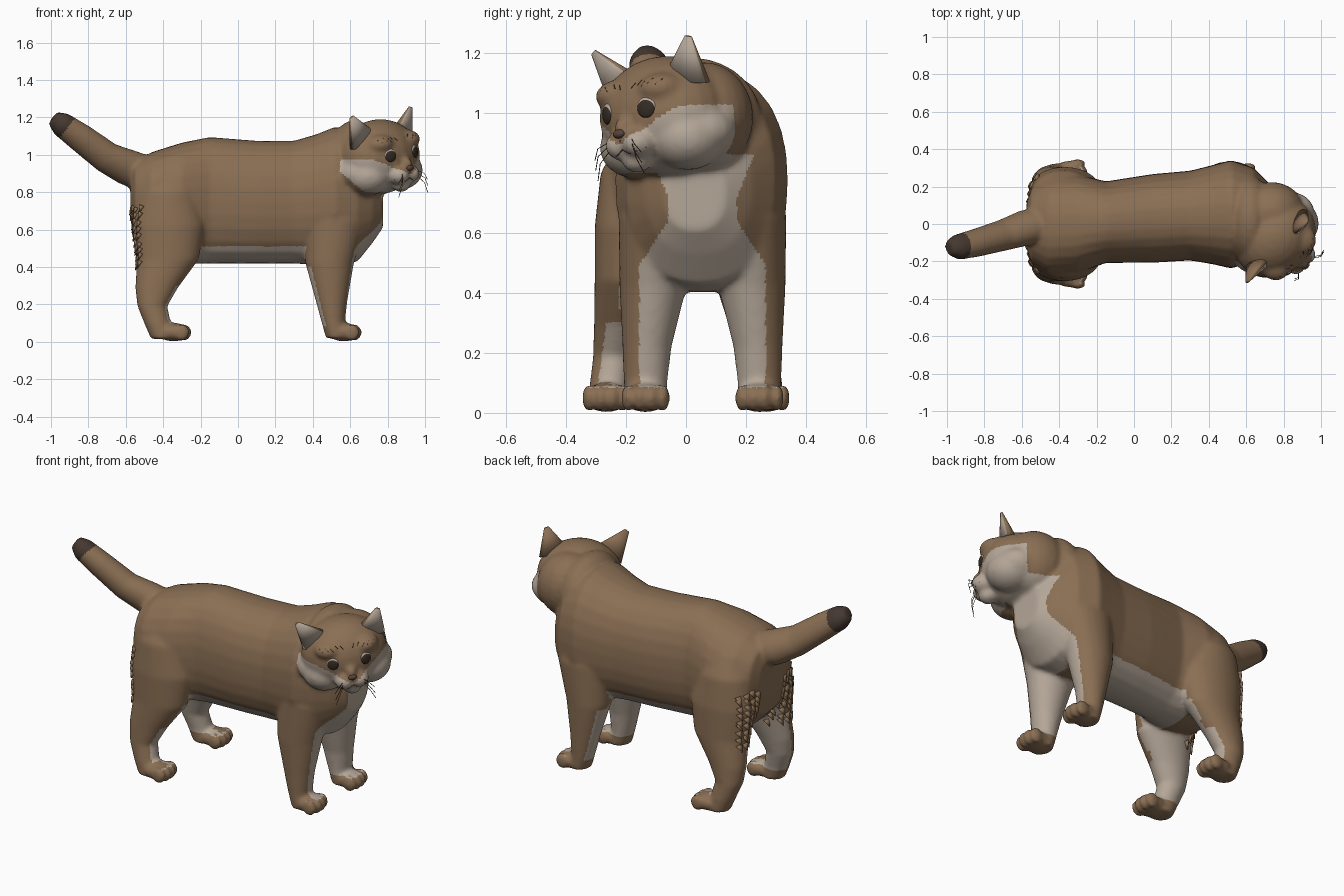
import bpy, bmesh, math, random
from mathutils import Vector, Matrix
from mathutils.bvhtree import BVHTree

if "Cube" in bpy.data.objects:
    bpy.data.objects.remove(bpy.data.objects["Cube"])
random.seed(3)

def material(name, rgb):
    m = bpy.data.materials.new(name)
    m.diffuse_color = (*rgb, 1)
    m.use_nodes = True
    m.node_tree.nodes["Principled BSDF"].inputs["Base Color"].default_value = m.diffuse_color
    return m

BROWN = material("brown fur", (0.255, 0.158, 0.088))
CREAM = material("cream fur", (0.46, 0.385, 0.315))
DARK = material("dark tail fur", (0.06, 0.04, 0.03))
EYE = material("dark eye", (0.035, 0.024, 0.017))
NOSE = material("nose brown", (0.10, 0.06, 0.045))

# Head frame: local x looks out of the face, turned 45 degrees and slightly tilted
HEAD = (Matrix.Translation((0.755, -0.07, 0.99)) @ Matrix.Rotation(math.radians(-45), 4, 'Z')
        @ Matrix.Rotation(math.radians(7), 4, 'X'))
HEAD_INV = HEAD.inverted()

def loft(bm, rings, u, v, n=28, p=2.0):
    """Skin through superellipse rings (x, y, z, half u, half v)."""
    u, v = Vector(u), Vector(v)
    loops = []
    for x, y, z, a, b in rings:
        loop = []
        for i in range(n):
            t = 2 * math.pi * i / n
            c, s = math.cos(t), math.sin(t)
            k = (abs(c) ** p + abs(s) ** p) ** (-1 / p)
            loop.append(bm.verts.new(Vector((x, y, z)) + u * (a * k * c) + v * (b * k * s)))
        loops.append(loop)
    for A, B in zip(loops, loops[1:]):
        for i in range(n):
            j = (i + 1) % n
            bm.faces.new((A[i], A[j], B[j], B[i]))
    bm.faces.new(loops[0][::-1])
    bm.faces.new(loops[-1])

def ball(bm, loc, r, frame=Matrix()):
    m = frame @ Matrix.Translation(loc) @ Matrix.Diagonal((*r, 1))
    bmesh.ops.create_uvsphere(bm, u_segments=24, v_segments=14, radius=1, matrix=m)

def finish(bm, name, mats):
    bmesh.ops.recalc_face_normals(bm, faces=bm.faces)
    me = bpy.data.meshes.new(name)
    bm.to_mesh(me)
    bm.free()
    for m in mats:
        me.materials.append(m)
    for f in me.polygons:
        f.use_smooth = True
    ob = bpy.data.objects.new(name, me)
    bpy.context.collection.objects.link(ob)
    return ob

raw = bmesh.new()
# Trunk
loft(raw, [(-.575, -.01, .77, .12, .12), (-.55, -.01, .75, .20, .21), (-.46, -.01, .73, .265, .285),
           (-.30, 0, .74, .265, .325), (-.15, .01, .757, .218, .338), (.1, .03, .747, .237, .328),
           (.3, .045, .747, .24, .328), (.42, .05, .76, .265, .35), (.52, .052, .775, .29, .375),
           (.64, .05, .77, .25, .34), (.72, .04, .75, .18, .22), (.775, .03, .73, .10, .12)],
     (0, 1, 0), (0, 0, 1), p=2.3)
# Neck ruff and nape behind the turned head
ball(raw, (.62, .02, .97), (.135, .235, .215))
ball(raw, (.735, .06, .985), (.18, .165, .185))
# Tail
loft(raw, [(-.45, 0, .88, .10, .10), (-.58, -.02, .93, .095, .10), (-.70, -.06, .985, .083, .085),
           (-.84, -.10, 1.09, .075, .077), (-.945, -.125, 1.165, .068, .066), (-.99, -.13, 1.197, .04, .04)],
     (.2, -.98, 0), (.55, 0, .83))
# Legs and paws, mirrored
for s in (-1, 1):
    loft(raw, [(.50, .055 + s * .13, .85, .14, .12), (.52, .055 + s * .15, .65, .165, .13),
               (.49, .055 + s * .165, .42, .13, .112), (.50, .055 + s * .185, .22, .085, .082),
               (.51, .055 + s * .19, .10, .062, .073), (.53, .055 + s * .19, .02, .06, .07)],
         (1, 0, 0), (0, 1, 0))
    loft(raw, [(-.38, s * .12, .92, .12, .10), (-.38, s * .16, .80, .165, .125), (-.37, s * .175, .62, .195, .13),
               (-.375, s * .20, .44, .165, .105),
               (-.435, s * .225, .29, .115, .082), (-.458, s * .24, .19, .08, .07),
               (-.43, s * .255, .10, .072, .066), (-.40, s * .26, .015, .065, .066)],
         (1, 0, 0), (0, 1, 0))
    for px, py in ((.565, .055 + s * .19), (-.345, s * .265)):
        ball(raw, (px, py, .052), (.085, .075, .05))
        for t in (-1.5, -.5, .5, 1.5):
            ball(raw, (px + .062 - .012 * abs(t), py + t * .039, .05), (.042, .023, .046))
# Head masses
ball(raw, (0, 0, 0), (.2, .237, .2), HEAD)
ball(raw, (.15, 0, -.04), (.085, .042, .05), HEAD)
ball(raw, (.15, 0, -.15), (.05, .05, .04), HEAD)
ball(raw, (-.02, 0, -.07), (.17, .265, .13), HEAD)
for s in (-1, 1):
    ball(raw, (.02, s * .12, -.09), (.13, .125, .105), HEAD)
    ball(raw, (.17, s * .04, -.095), (.065, .055, .05), HEAD)
    ball(raw, (.10, s * .10, .08), (.09, .08, .055), HEAD)

# Fuse everything into one smooth skin
helper = finish(raw, "raw_shape", [])
rm = helper.modifiers.new("fuse", 'REMESH')
rm.mode = 'VOXEL'
rm.voxel_size = 0.011
sm = helper.modifiers.new("soften", 'SMOOTH')
sm.factor, sm.iterations = 0.5, 9
dg = bpy.context.evaluated_depsgraph_get()
skin = bpy.data.meshes.new_from_object(helper.evaluated_get(dg))
bpy.data.objects.remove(helper)
body = bmesh.new()
body.from_mesh(skin)
tree = BVHTree.FromBMesh(body)

# Coat markings
def coat(c, n):
    if .6 * c.z - .8 * c.x > 1.416:
        return 2
    q = HEAD_INV @ c
    if c.z > .80 and c.x > .5 and q.x > -.08:
        edge = c.x > .545 + 1.2 * max(0, .91 - c.z) + 1.2 * max(0, c.z - .97) if q.y < 0 else q.x > -.08
        return int(edge and q.z < min(.01, -.10 + .6 * abs(q.y)))
    if c.z < .085:
        return 0
    front = c.x > .15
    dy = c.y - (.055 if front else 0)
    inner = -math.copysign(1, dy) * n.y
    if c.z < .43 and inner > .1:
        return 1
    if front and c.z < .4 and ((n.x > .3 and inner > -.2) or (n.x < -.3 and inner > -.65)):
        return 1
    if not front and c.z < .3 and n.x > .3 and inner > -.6:
        return 1
    if -.28 < c.x < .45 and c.z < .51 and n.z < -.25 and abs(dy) < .22:
        return 1
    if not front and c.z < .6 and inner > .3:
        return 1
    width = .115 + .65 * max(0, .64 - c.z) + .4 * max(0, c.z - .72)
    if c.x > .55 and c.z < .86 and n.x > .1 and abs(dy) < min(width, .21):
        return 1
    return 0

for f in body.faces:
    f.material_index = coat(f.calc_center_median(), f.normal)
finish(body, "body", [BROWN, CREAM, DARK])

def face_point(y, z, lift=0):
    """Point on the face, in head coordinates, seen straight from ahead."""
    d = HEAD.to_3x3() @ Vector((-1, 0, 0))
    hit = tree.ray_cast(HEAD @ Vector((.6, y, z)), d)[0]
    q = HEAD_INV @ hit
    return Vector((q.x + lift, y, z))

# Ears: short flattened cones with cream fronts
for s, side, out in ((-1, "near", .245), (1, "far", .205)):
    bm = bmesh.new()
    base, tip = Vector((.035, s * .155, .11)), Vector((.064, s * out, .243))
    z = (tip - base).normalized()
    x = Vector((1, s * .25, 0))
    x = (x - z * x.dot(z)).normalized()
    m = Matrix((x, z.cross(x), z)).transposed().to_4x4()
    m = HEAD @ Matrix.Translation((base + tip) / 2) @ m @ Matrix.Diagonal((.5, 1, 1, 1))
    bmesh.ops.create_cone(bm, cap_ends=True, segments=20, radius1=.085, radius2=.014,
                          depth=(tip - base).length, matrix=m)
    bm.normal_update()
    fwd = HEAD.to_3x3() @ x
    for f in bm.faces:
        f.material_index = int(f.normal.dot(fwd) > .3)
    finish(bm, side + "_ear", [BROWN, CREAM])

# Eyes with pale rims
for s, side in ((-1, "near"), (1, "far")):
    p = face_point(s * .093, .014)
    for label, mat, r, dz, dx in (("_eye", EYE, .031, 0, 0), ("_eye_rim", CREAM, .033, .006, -.004)):
        bm = bmesh.new()
        fr = HEAD @ Matrix.Translation(p + Vector((dx, 0, dz))) @ Matrix.Rotation(s * .4, 4, 'Z')
        ball(bm, (0, 0, 0), (.011, r, r), fr)
        finish(bm, side + label, [mat])

# Nose
bm = bmesh.new()
ball(bm, face_point(0, -.06), (.014, .024, .015), HEAD)
finish(bm, "nose", [NOSE])

def strands(name, lines, width, mat):
    cu = bpy.data.curves.new(name, 'CURVE')
    cu.dimensions = '3D'
    cu.bevel_depth, cu.bevel_resolution = width, 1
    for pts in lines:
        sp = cu.splines.new('POLY')
        sp.points.add(len(pts) - 1)
        for q, p in zip(sp.points, pts):
            q.co = (*(HEAD @ Vector(p)), 1)
    cu.materials.append(mat)
    bpy.context.collection.objects.link(bpy.data.objects.new(name, cu))

# Whiskers, mouth line and brow streaks
whisk, mouth, brow = [], [], []
for s in (-1, 1):
    for i in range(3):
        a = face_point(s * .06, -.085 - .015 * i)
        whisk.append([a, a + Vector((.02, s * .025, -.015 - .01 * i)), a + Vector((.012, s * .05, -.05 - .02 * i))])
    mouth.append([face_point(s * y, z) for y, z in ((0, -.08), (.002, -.115), (.03, -.13), (.06, -.125), (.085, -.115))])
    for i in range(5):
        y = .025 + .028 * i
        brow.append([face_point(s * y, .09 + .006 * (i % 2)), face_point(s * (y + .014), .107 + .006 * (i % 2))])
strands("whiskers", whisk, .0015, DARK)
strands("mouth", mouth, .002, NOSE)
strands("brow_streaks", brow, .002, DARK)

# Fur tufts down the back of the hindquarters
bm = bmesh.new()
for s in (-1, 1):
    for i in range(9):
        for y in (.12, .16, .20, .24):
            z = .41 + .036 * i + random.uniform(-.012, .012)
            hit = tree.ray_cast(Vector((-1.5, s * y, z)), Vector((1, 0, 0)))[0]
            if hit and hit.x < -.40:
                m = (Matrix.Translation(hit) @ Matrix.Rotation(math.radians(205), 4, 'Y')
                     @ Matrix.Diagonal((.5, 1, 1, 1)))
                bmesh.ops.create_cone(bm, cap_ends=True, segments=8, radius1=.03, radius2=.002, depth=.045, matrix=m)
finish(bm, "fur_tufts", [BROWN])
